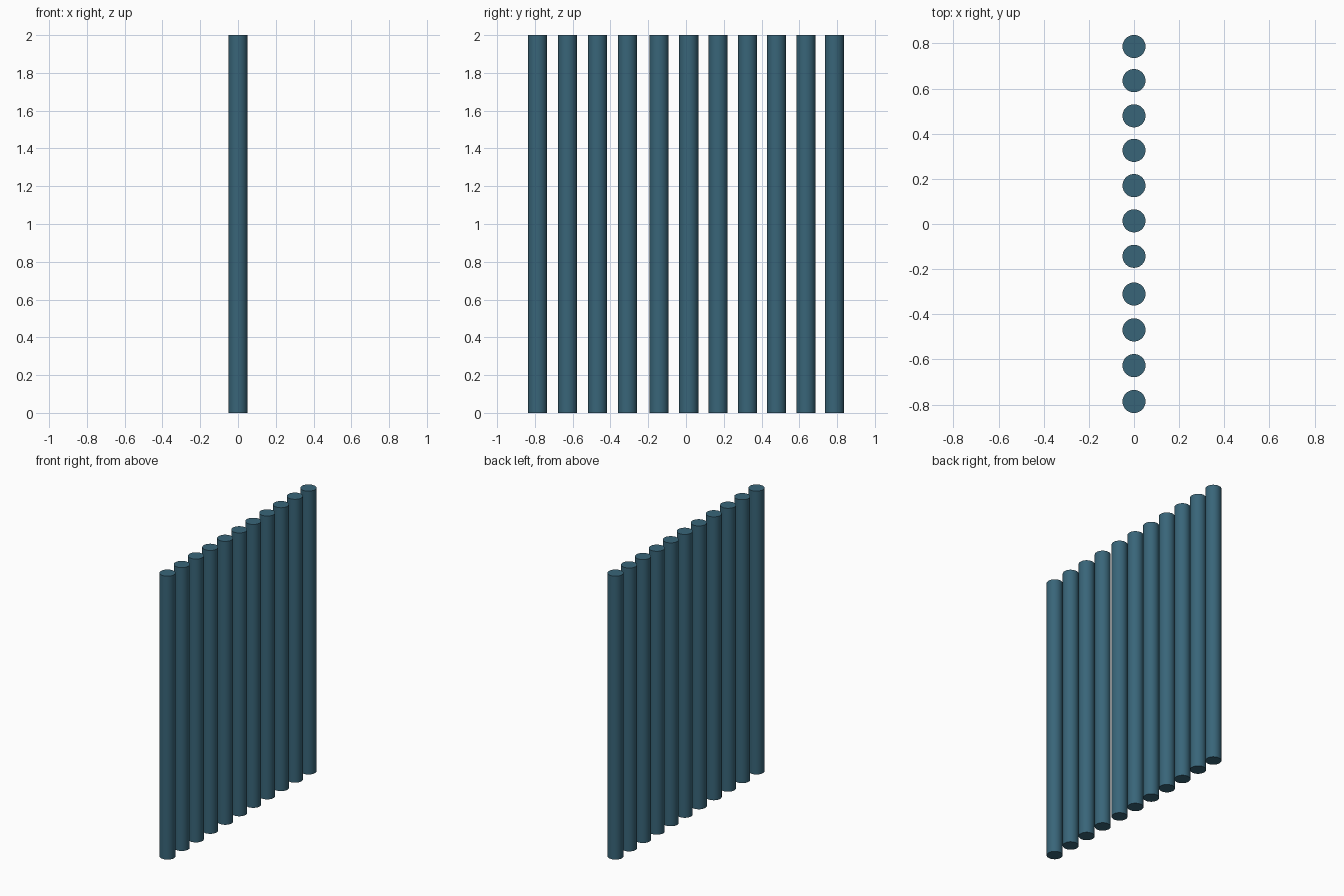
import bpy

if "Cube" in bpy.data.objects:
    bpy.data.objects.remove(bpy.data.objects["Cube"])

RADIUS = 0.051
HEIGHT = 2.0
# Slightly uneven spacing of the poles along y
POLE_Y = [-0.786, -0.627, -0.469, -0.310, -0.143, 0.014,
          0.170, 0.326, 0.479, 0.635, 0.786]

mat = bpy.data.materials.new("teal_paint")
mat.diffuse_color = (0.04, 0.13, 0.19, 1.0)
mat.use_nodes = True
mat.node_tree.nodes["Principled BSDF"].inputs["Base Color"].default_value = mat.diffuse_color

# Row of upright round poles
for i, y in enumerate(POLE_Y, 1):
    bpy.ops.mesh.primitive_cylinder_add(
        vertices=48, radius=RADIUS, depth=HEIGHT, location=(0, y, HEIGHT / 2))
    pole = bpy.context.object
    pole.name = f"pole_{i:02d}"
    pole.data.materials.append(mat)
    bpy.ops.object.shade_smooth_by_angle()
